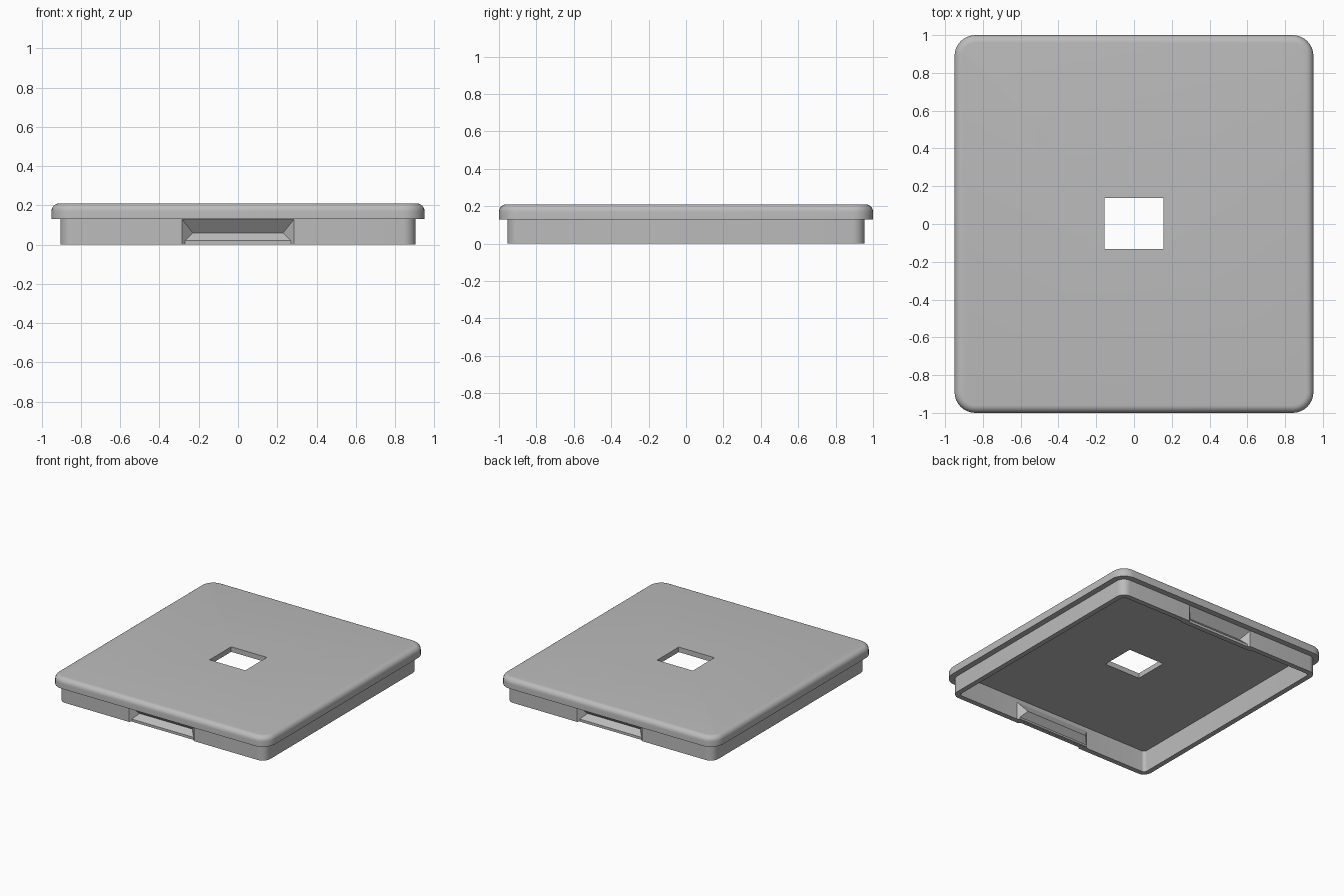
import bpy, bmesh
from math import pi, cos, sin, radians

cube = bpy.data.objects.get("Cube")
if cube:
    bpy.data.objects.remove(cube, do_unlink=True)

HALF_X, HALF_Y, RADIUS = 0.95, 1.0, 0.11
SKIRT, WALL = 0.045, 0.04
HEIGHT, LEDGE, CEILING, FILLET = 0.21, 0.13, 0.17, 0.04

grey = bpy.data.materials.new("plain grey")
grey.use_nodes = True
colour = (0.5, 0.5, 0.5, 1)
grey.diffuse_color = colour
grey.node_tree.nodes["Principled BSDF"].inputs["Base Color"].default_value = colour


def make_object(name, bm):
    bmesh.ops.recalc_face_normals(bm, faces=bm.faces[:])
    mesh = bpy.data.meshes.new(name)
    bm.to_mesh(mesh)
    bm.free()
    mesh.materials.append(grey)
    obj = bpy.data.objects.new(name, mesh)
    bpy.context.collection.objects.link(obj)
    return obj


def rounded_ring(bm, inset, z, steps=8):
    """Rounded rectangle, inset from the widest outline."""
    r = RADIUS - inset
    ring = []
    for quarter, (sx, sy) in enumerate([(1, 1), (-1, 1), (-1, -1), (1, -1)]):
        for i in range(steps + 1):
            a = (quarter + i / steps) * pi / 2
            ring.append(bm.verts.new((sx * (HALF_X - RADIUS) + r * cos(a),
                                      sy * (HALF_Y - RADIUS) + r * sin(a), z)))
    return ring


def make_shell():
    """Hollow cover lofted from the ceiling, round the rim, to the top."""
    inner = SKIRT + WALL
    levels = [(inner, CEILING), (inner, 0), (SKIRT, 0), (SKIRT, LEDGE), (0, LEDGE)]
    for i in range(7):
        a = i / 6 * pi / 2
        levels.append((FILLET * (1 - cos(a)), HEIGHT - FILLET + FILLET * sin(a)))
    bm = bmesh.new()
    rings = [rounded_ring(bm, *level) for level in levels]
    for low, high in zip(rings, rings[1:]):
        for i in range(len(low)):
            j = (i + 1) % len(low)
            bm.faces.new((low[i], low[j], high[j], high[i]))
    bm.faces.new(rings[0])
    bm.faces.new(rings[-1])
    return make_object("cover", bm)


def make_wedge(name, side, half_width, profile):
    """Profile of (depth, z), with ends mitred at 45 degrees."""
    bm = bmesh.new()
    ends = [[bm.verts.new((s * (half_width - d), side * (HALF_Y - SKIRT - d), z))
             for d, z in profile] for s in (-1, 1)]
    for i in range(len(profile)):
        j = (i + 1) % len(profile)
        bm.faces.new((ends[0][i], ends[0][j], ends[1][j], ends[1][i]))
    for end in ends:
        bm.faces.new(end)
    return make_object(name, bm)


def combine(target, tool, operation):
    mod = target.modifiers.new(operation.lower(), 'BOOLEAN')
    mod.operation, mod.solver, mod.object = operation, 'EXACT', tool
    bpy.context.view_layer.objects.active = target
    bpy.ops.object.modifier_apply(modifier=mod.name)
    bpy.data.objects.remove(tool, do_unlink=True)


cover = make_shell()

# Finger grips: a bulge inside the wall, then a groove cut from outside
bulge = [(0.02, 0.001), (0.055, 0.001), (0.055, 0.015), (0.095, 0.06), (0.04, 0.14), (0.02, 0.14)]
groove = [(-0.02, -0.02), (0.015, -0.02), (0.015, 0.02), (0.055, 0.06), (0, 0.129), (-0.02, 0.129)]
for side in (-1, 1):
    combine(cover, make_wedge("grip_bulge", side, 0.365, bulge), 'UNION')
    combine(cover, make_wedge("grip_groove", side, 0.285, groove), 'DIFFERENCE')

# Rectangular opening through the top
bm = bmesh.new()
bmesh.ops.create_cube(bm, size=1)
bmesh.ops.scale(bm, vec=(0.312, 0.27, 0.2), verts=bm.verts[:])
bmesh.ops.translate(bm, vec=(0, 0.003, 0.2), verts=bm.verts[:])
combine(cover, make_object("opening", bm), 'DIFFERENCE')

bpy.ops.object.select_all(action='DESELECT')
cover.select_set(True)
bpy.context.view_layer.objects.active = cover
bpy.ops.object.shade_smooth_by_angle(angle=radians(30))
